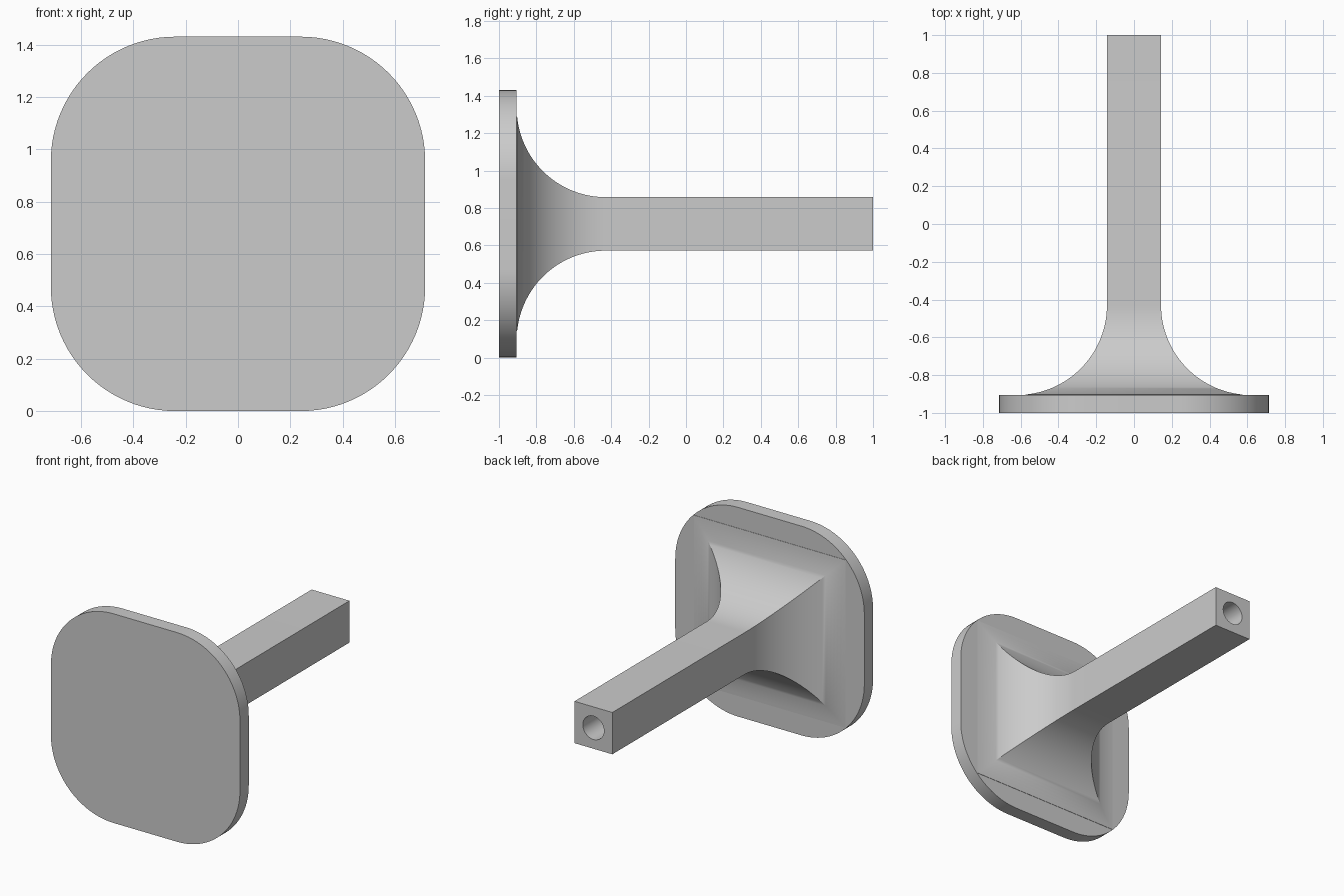
import bpy, bmesh
from math import sin, cos, pi, radians

if "Cube" in bpy.data.objects:
    bpy.data.objects.remove(bpy.data.objects["Cube"], do_unlink=True)

HALF = 0.715            # half width of the plate, and height of the post axis
CORNER = 0.475          # plate corner radius
FRONT, BACK = -1.0, -0.905
POST = 0.143            # half width of the square post
FLARE = 0.476           # radius of the concave flare
HOLE, DEPTH = 0.08, 0.5

grey = bpy.data.materials.new("light grey")
grey.use_nodes = True
grey.diffuse_color = (0.6, 0.6, 0.6, 1)
grey.node_tree.nodes["Principled BSDF"].inputs["Base Color"].default_value = (0.6, 0.6, 0.6, 1)


def ring(bm, outline, y):
    return [bm.verts.new((x, y, z + HALF)) for x, z in outline]


def bridge(bm, a, b):
    n = len(a)
    for i in range(n):
        j = (i + 1) % n
        bm.faces.new((a[i], a[j], b[j], b[i]))


def loop_edges(bm, loop):
    return [bm.edges.get((v, loop[i - 1])) for i, v in enumerate(loop)]


def square(h):
    return [(-h, -h), (h, -h), (h, h), (-h, h)]


def circle(r, n=48):
    return [(r * cos(2 * pi * i / n), r * sin(2 * pi * i / n)) for i in range(n)]


def finish(bm, name):
    bmesh.ops.recalc_face_normals(bm, faces=bm.faces[:])
    mesh = bpy.data.meshes.new(name)
    bm.to_mesh(mesh)
    bm.free()
    mesh.materials.append(grey)
    obj = bpy.data.objects.new(name, mesh)
    bpy.context.collection.objects.link(obj)
    bpy.ops.object.select_all(action='DESELECT')
    obj.select_set(True)
    bpy.context.view_layer.objects.active = obj
    bpy.ops.object.shade_smooth_by_angle(angle=radians(30))


# Rounded square plate
bm = bmesh.new()
c = HALF - CORNER
outline = []
for k, (sx, sz) in enumerate([(1, 1), (-1, 1), (-1, -1), (1, -1)]):
    for i in range(25):
        a = (k + i / 24) * pi / 2
        outline.append((sx * c + CORNER * cos(a), sz * c + CORNER * sin(a)))
front, back = ring(bm, outline, FRONT), ring(bm, outline, BACK)
bridge(bm, front, back)
bm.faces.new(front)
bm.faces.new(back)
finish(bm, "plate")

# Square post with concave flare and a round blind hole in its end
bm = bmesh.new()
STEPS = 32
first = radians(5.5)    # flare begins just inside the plate corners
rings = [ring(bm, square(POST + FLARE * (1 - sin(first))), BACK - 0.03)]
for i in range(STEPS + 1):
    a = first + (pi / 2 - first) * i / STEPS
    rings.append(ring(bm, square(POST + FLARE * (1 - sin(a))), BACK + FLARE * (1 - cos(a))))
rings.append(ring(bm, square(POST), 1.0))
for a, b in zip(rings, rings[1:]):
    bridge(bm, a, b)
bm.faces.new(rings[0])
mouth, floor = ring(bm, circle(HOLE), 1.0), ring(bm, circle(HOLE), 1.0 - DEPTH)
bridge(bm, mouth, floor)
bm.faces.new(floor)
bmesh.ops.triangle_fill(bm, use_beauty=True, use_dissolve=False,
                        edges=loop_edges(bm, rings[-1]) + loop_edges(bm, mouth))
finish(bm, "flared_post")
